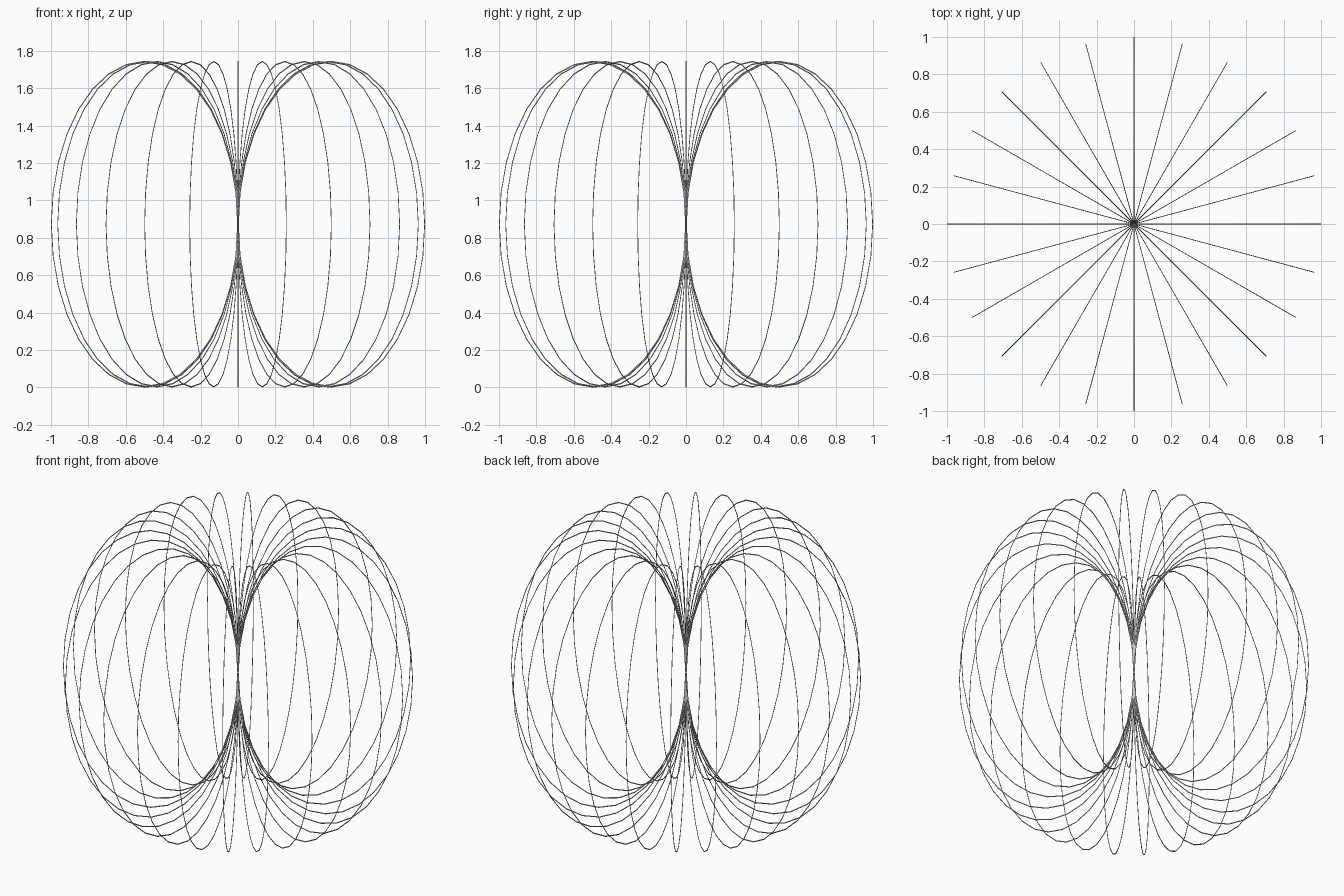
import bpy
from math import pi, tau

if "Cube" in bpy.data.objects:
    bpy.data.objects.remove(bpy.data.objects["Cube"])

RINGS, SEGMENTS = 24, 32
WIRE = 0.002            # wire radius
HALF_H = 0.873          # half of the total height
HALF_W = 0.5            # half of a hoop's width

# One upright hoop: thin torus, touching the axis and reaching radius 1
bpy.ops.mesh.primitive_torus_add(
    major_segments=SEGMENTS, minor_segments=8,
    major_radius=HALF_W - WIRE, minor_radius=WIRE,
    location=(0, 0, 0), rotation=(pi / 2, 0, 0))
hoop = bpy.context.object
hoop.name = "wire_hoop_00"
bpy.ops.object.transform_apply(location=False, rotation=True, scale=False)

# Stretch it into an ellipse and offset it from the axis
for v in hoop.data.vertices:
    v.co.x += HALF_W
    v.co.z = v.co.z * HALF_H / HALF_W + HALF_H
bpy.ops.object.shade_smooth_by_angle()

# Repeat the hoop around the vertical axis
for k in range(1, RINGS):
    copy = hoop.copy()
    copy.name = f"wire_hoop_{k:02d}"
    copy.rotation_euler.z = tau * k / RINGS
    bpy.context.collection.objects.link(copy)
